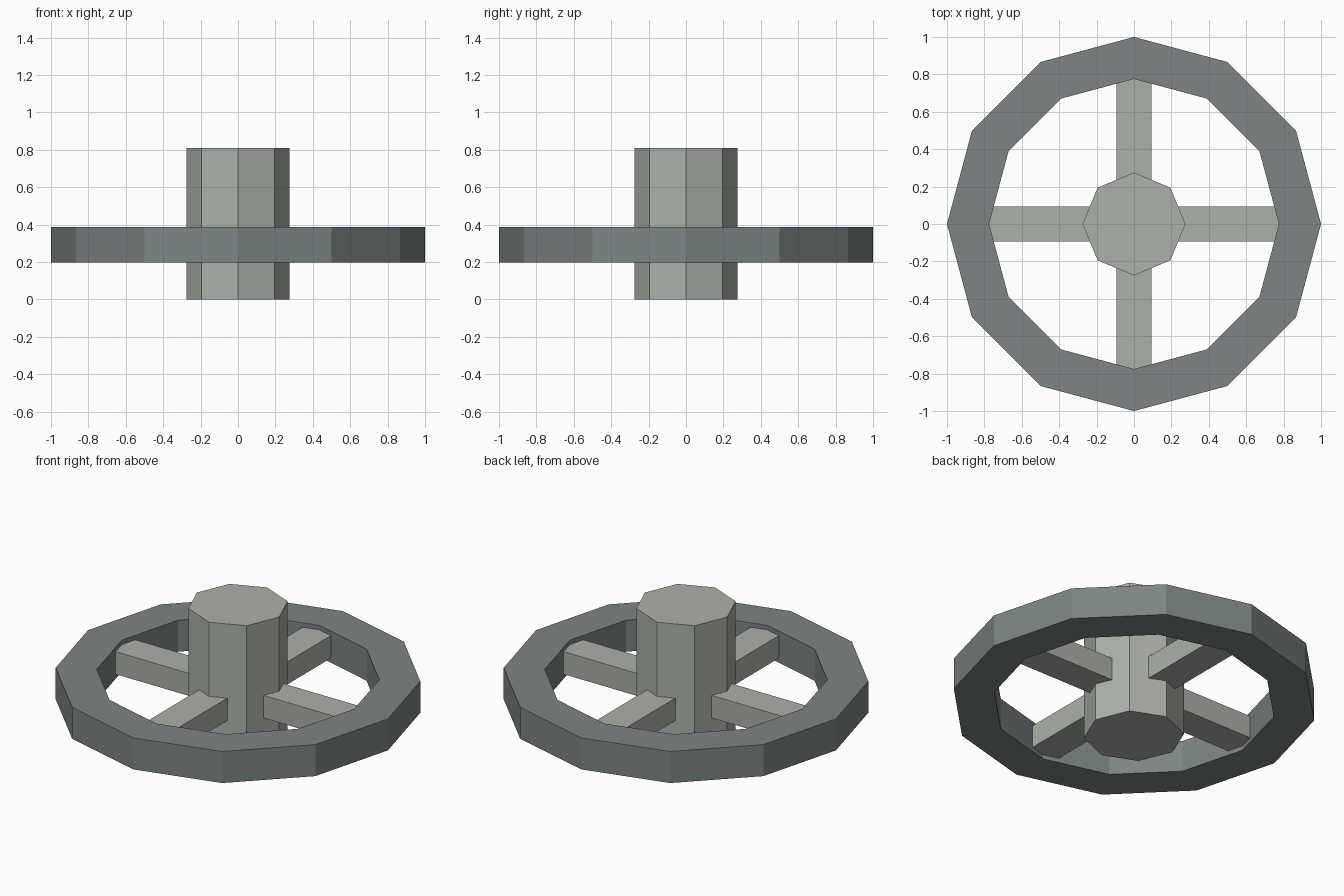
import bpy, bmesh
from math import cos, sin, pi

if "Cube" in bpy.data.objects:
    bpy.data.objects.remove(bpy.data.objects["Cube"])


def make_material(name, color):
    mat = bpy.data.materials.new(name)
    mat.diffuse_color = (*color, 1)
    mat.use_nodes = True
    mat.node_tree.nodes["Principled BSDF"].inputs["Base Color"].default_value = mat.diffuse_color
    return mat


dark_metal = make_material("dark_metal", (0.20, 0.235, 0.23))
pale_metal = make_material("pale_metal", (0.41, 0.44, 0.39))


def make_object(name, bm, mat):
    bmesh.ops.recalc_face_normals(bm, faces=bm.faces)
    mesh = bpy.data.meshes.new(name)
    bm.to_mesh(mesh)
    bm.free()
    mesh.materials.append(mat)
    obj = bpy.data.objects.new(name, mesh)
    bpy.context.collection.objects.link(obj)
    return obj


def circle(bm, sides, radius, z):
    return [bm.verts.new((radius * cos(2 * pi * i / sides),
                          radius * sin(2 * pi * i / sides), z))
            for i in range(sides)]


# Rim: twelve-sided ring with a rectangular section
bm = bmesh.new()
section = [(1.0, 0.198), (1.0, 0.388), (0.775, 0.388), (0.775, 0.198)]
loops = [circle(bm, 12, r, z) for r, z in section]
for k in range(4):
    a, b = loops[k], loops[(k + 1) % 4]
    for i in range(12):
        j = (i + 1) % 12
        bm.faces.new((a[i], a[j], b[j], b[i]))
make_object("rim", bm, dark_metal)

# Hub: eight-sided post
bm = bmesh.new()
low, high = circle(bm, 8, 0.275, 0), circle(bm, 8, 0.275, 0.808)
bm.faces.new(low)
bm.faces.new(high)
for i in range(8):
    j = (i + 1) % 8
    bm.faces.new((low[i], low[j], high[j], high[i]))
make_object("hub", bm, pale_metal)

# Spokes: four bars from hub to rim
for n in range(4):
    bm = bmesh.new()
    bmesh.ops.create_cube(bm, size=1)
    bmesh.ops.scale(bm, vec=(0.57, 0.188, 0.136), verts=bm.verts)
    bmesh.ops.translate(bm, vec=(0.495, 0, 0.293), verts=bm.verts)
    spoke = make_object(f"spoke_{n + 1}", bm, pale_metal)
    spoke.rotation_euler.z = n * pi / 2
